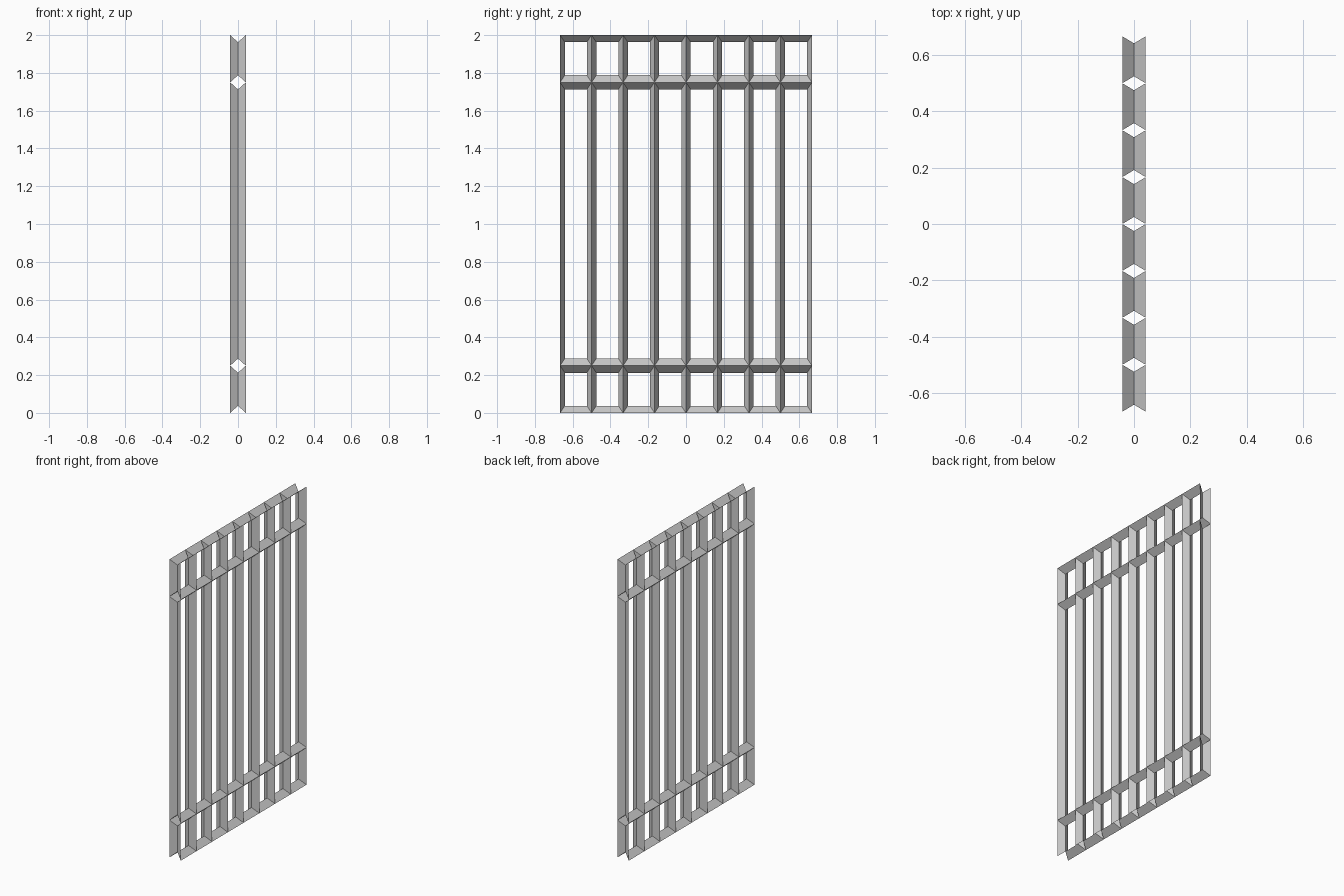
import bpy, bmesh

if "Cube" in bpy.data.objects:
    bpy.data.objects.remove(bpy.data.objects["Cube"])

COLS = 8
CELL = 1 / 6                       # width of one opening
LEVELS = [0.0, 0.25, 1.75, 2.0]    # rail heights
HALF_DEPTH = 0.0417
INSET_Y, INSET_Z = 0.025, 0.0375


def ring(bm, x, y0, y1, z0, z1):
    return [bm.verts.new((x, y, z)) for y, z in
            ((y0, z0), (y1, z0), (y1, z1), (y0, z1))]


def add_opening(bm, y0, y1, z0, z1):
    # hourglass opening: full size at both faces, narrowed in the middle
    rings = [ring(bm, -HALF_DEPTH, y0, y1, z0, z1),
             ring(bm, 0, y0 + INSET_Y, y1 - INSET_Y, z0 + INSET_Z, z1 - INSET_Z),
             ring(bm, HALF_DEPTH, y0, y1, z0, z1)]
    for a, b in zip(rings, rings[1:]):
        for i in range(4):
            j = (i + 1) % 4
            bm.faces.new((a[i], b[i], b[j], a[j]))


# Lattice of diamond-section bars, open at the outer edges
bm = bmesh.new()
for c in range(COLS):
    y = (c - COLS / 2) * CELL
    for z0, z1 in zip(LEVELS, LEVELS[1:]):
        add_opening(bm, y, y + CELL, z0, z1)
bmesh.ops.remove_doubles(bm, verts=bm.verts[:], dist=0.0005)

mesh = bpy.data.meshes.new("lattice_panel")
bm.to_mesh(mesh)
bm.free()
panel = bpy.data.objects.new("lattice_panel", mesh)
bpy.context.collection.objects.link(panel)
